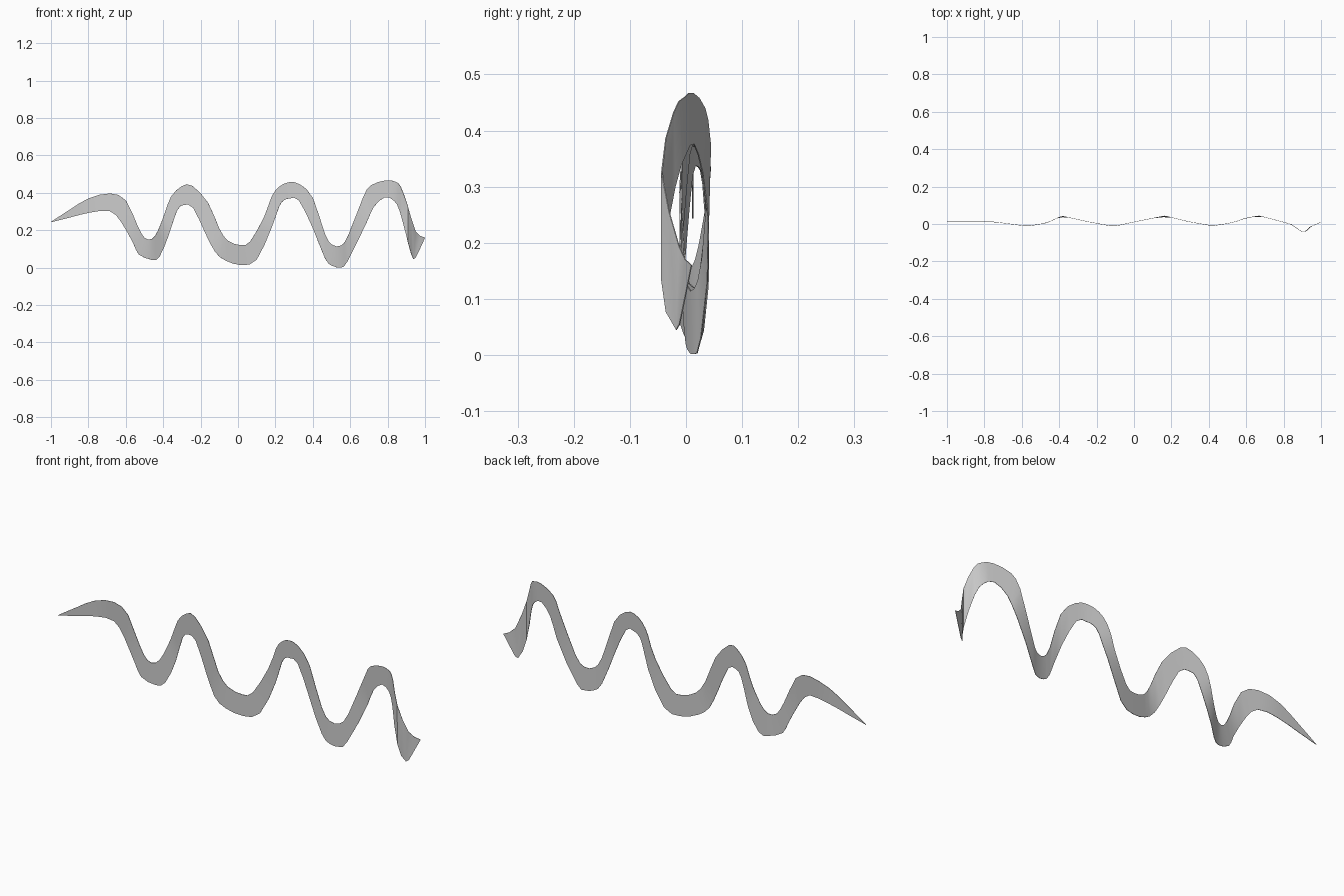
import bpy, bmesh, math
from mathutils import Vector

# Ribbon stations: upper edge (x, z), lower edge (x, z)
STATIONS = [
    (-1, .245, -1, .243), (-.90, .31, -.90, .268), (-.80, .37, -.79, .295),
    (-.685, .397, -.685, .302), (-.60, .36, -.625, .245), (-.535, .22, -.56, .13),
    (-.50, .16, -.53, .07), (-.46, .153, -.46, .042), (-.428, .198, -.42, .058),
    (-.395, .283, -.37, .175), (-.358, .38, -.326, .305), (-.30, .436, -.29, .335),
    (-.245, .438, -.24, .32), (-.16, .347, -.176, .187), (-.10, .21, -.123, .085),
    (-.055, .145, -.065, .037), (.015, .12, .02, .014), (.065, .14, .10, .043),
    (.14, .273, .18, .214), (.18, .38, .22, .326), (.22, .433, .245, .36),
    (.273, .457, .278, .37), (.33, .446, .325, .36), (.40, .374, .396, .22),
    (.465, .18, .465, .05), (.503, .123, .503, .01), (.55, .118, .55, .002),
    (.588, .17, .583, .03), (.668, .374, .685, .235), (.71, .44, .727, .326),
    (.79, .467, .785, .376), (.84, .46, .834, .358), (.87, .433, .866, .30),
    (.909, .326, .909, .134), (.95, .193, .938, .045), (1, .16, .963, .08),
]
# Sideways sway of the ribbon: (x, y)
SWAY = [(-1, .012), (-.75, .012), (-.57, -.012), (-.47, .005), (-.385, .043),
        (-.25, .013), (-.11, -.013), (.02, .015), (.165, .044), (.29, .013),
        (.42, -.01), (.503, .003), (.55, .015), (.60, .033), (.67, .044),
        (.754, .022), (.8, .01), (.84, -.002), (.87, -.022), (.89, -.037),
        (.905, -.044), (.92, -.042), (.938, -.017), (1, .01)]


def sway(x):
    for (x0, y0), (x1, y1) in zip(SWAY, SWAY[1:]):
        if x <= x1:
            return y0 + (y1 - y0) * (x - x0) / (x1 - x0)
    return SWAY[-1][1]


def spline(p, steps):
    """Smooth curve through all points."""
    p = [2 * p[0] - p[1]] + p + [2 * p[-1] - p[-2]]
    out = []
    for a, b, c, d in zip(p, p[1:], p[2:], p[3:]):
        for i in range(steps):
            t = i / steps
            out.append(.5 * (2 * b + (c - a) * t + (2 * a - 5 * b + 4 * c - d) * t * t
                             + (3 * b - a - 3 * c + d) * t ** 3))
    return out + [p[-2]]


# Wavy ribbon: one thin sheet between the two edges
bm = bmesh.new()
rows = []
for ux, uz, lx, lz in spline([Vector(s) for s in STATIONS], 2):
    rows.append((bm.verts.new((ux, sway(ux), max(uz, 0))),
                 bm.verts.new((lx, sway(lx), max(lz, 0)))))
for (a, b), (c, d) in zip(rows, rows[1:]):
    bm.faces.new((a, b, d, c))
mesh = bpy.data.meshes.new("ribbon")
bm.to_mesh(mesh)
bm.free()
ribbon = bpy.data.objects.new("ribbon", mesh)
bpy.context.collection.objects.link(ribbon)

# Paper-thin thickness, smooth along its length with crisp edges
bpy.context.view_layer.objects.active = ribbon
ribbon.select_set(True)
solid = ribbon.modifiers.new("thickness", 'SOLIDIFY')
solid.thickness = .002
solid.offset = 0
bpy.ops.object.modifier_apply(modifier=solid.name)
bpy.ops.object.shade_smooth_by_angle(angle=math.radians(50))
